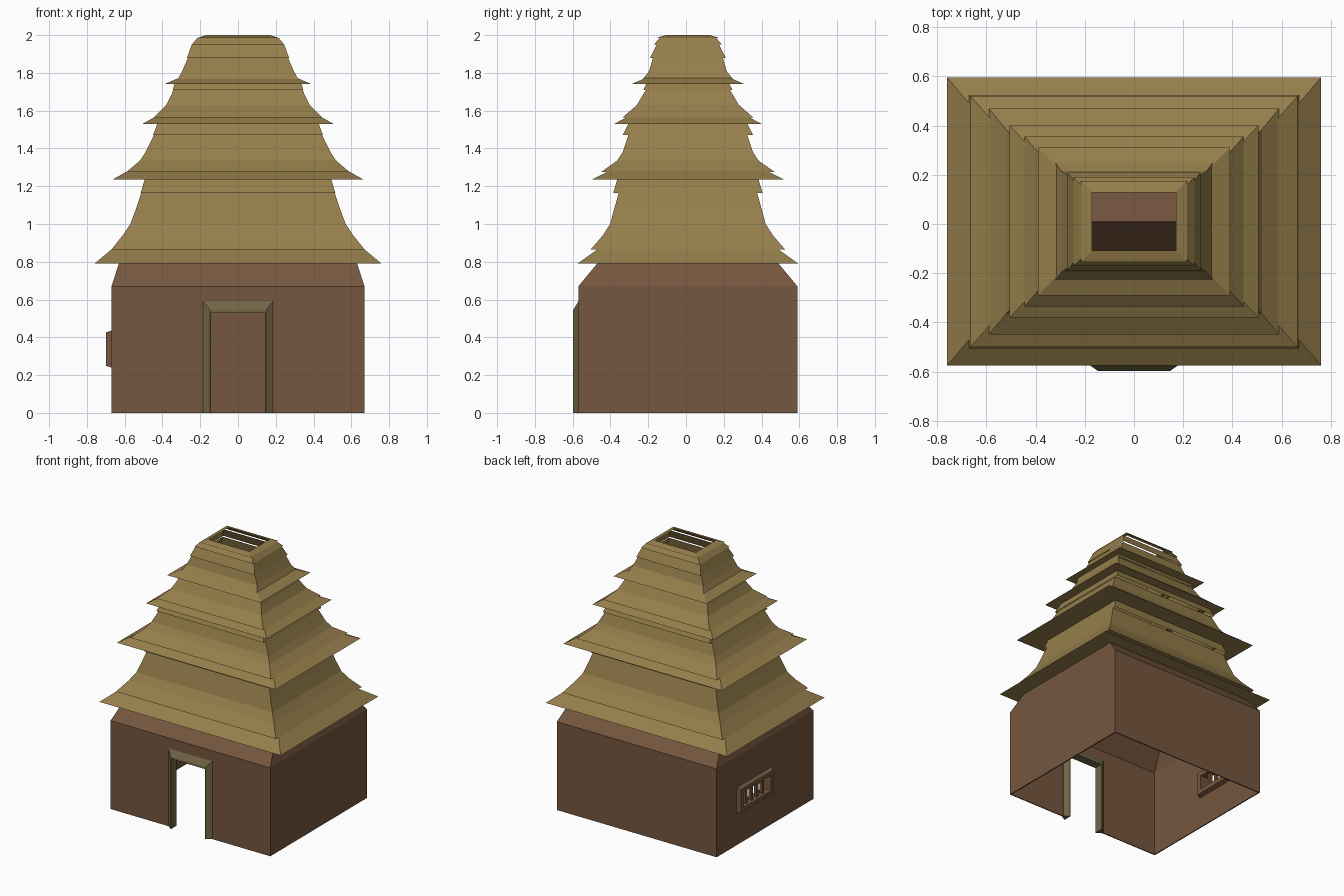
import bpy, bmesh

if "Cube" in bpy.data.objects:
    bpy.data.objects.remove(bpy.data.objects["Cube"])

CY = 0.01  # centre of the house in y


def material(name, rgb):
    m = bpy.data.materials.new(name)
    m.diffuse_color = (*rgb, 1)
    m.use_nodes = True
    m.node_tree.nodes["Principled BSDF"].inputs["Base Color"].default_value = m.diffuse_color
    return m


THATCH = material("thatch", (0.30, 0.21, 0.07))
CLAY = material("clay", (0.18, 0.095, 0.05))
TIMBER = material("timber", (0.17, 0.13, 0.06))


def loft(name, rings, mat, closed=True, loop=False):
    """Skin a list of equal-length point rings."""
    bm = bmesh.new()
    vs = [[bm.verts.new(p) for p in r] for r in rings]
    pairs = list(zip(vs, vs[1:])) + ([(vs[-1], vs[0])] if loop else [])
    n = len(rings[0])
    for a, b in pairs:
        for i in range(n if closed else n - 1):
            j = (i + 1) % n
            bm.faces.new((a[i], a[j], b[j], b[i]))
    if loop and not closed:  # end caps
        bm.faces.new([r[0] for r in vs])
        bm.faces.new([r[-1] for r in vs])
    bmesh.ops.remove_doubles(bm, verts=bm.verts, dist=1e-5)
    bmesh.ops.recalc_face_normals(bm, faces=bm.faces)
    me = bpy.data.meshes.new(name)
    bm.to_mesh(me)
    bm.free()
    ob = bpy.data.objects.new(name, me)
    bpy.context.collection.objects.link(ob)
    me.materials.append(mat)
    return ob


def rect(x, y, z):
    return [(-x, CY - y, z), (x, CY - y, z), (x, CY + y, z), (-x, CY + y, z)]


def box(name, lo, hi, mat):
    (x0, y0, z0), (x1, y1, z1) = lo, hi
    bm = bmesh.new()
    bmesh.ops.create_cube(bm, size=1)
    for v in bm.verts:
        v.co = (x1 if v.co.x > 0 else x0, y1 if v.co.y > 0 else y0, z1 if v.co.z > 0 else z0)
    me = bpy.data.meshes.new(name)
    bm.to_mesh(me)
    bm.free()
    ob = bpy.data.objects.new(name, me)
    bpy.context.collection.objects.link(ob)
    me.materials.append(mat)
    return ob


# Clay walls with hipped inner roof, open underneath
walls = loft("walls", [rect(.67, .58, 0), rect(.67, .58, .67), rect(.44, .001, 1.37)], CLAY)
bm = bmesh.new()
bm.from_mesh(walls.data)
bmesh.ops.holes_fill(bm, edges=[e for e in bm.edges if e.is_boundary and e.verts[0].co.z > 1], sides=0)
bmesh.ops.recalc_face_normals(bm, faces=bm.faces)
if next(f for f in bm.faces if f.calc_center_median().x > .6).normal.x < 0:
    bmesh.ops.reverse_faces(bm, faces=bm.faces)
bm.to_mesh(walls.data)
bm.free()
shell = walls.modifiers.new("shell", 'SOLIDIFY')
shell.thickness, shell.offset = .012, -1

# Door and window openings
cutters = [box("door_cutter", (-.15, -.7, -.1), (.15, -.4, .535), CLAY),
           box("window_cutter", (-.8, -.02, .28), (-.5, .31, .395), CLAY)]
for c in cutters:
    c.hide_render = True
    b = walls.modifiers.new("cut", 'BOOLEAN')
    b.operation, b.solver, b.object = 'DIFFERENCE', 'EXACT', c
bpy.context.view_layer.objects.active = walls
for m in list(walls.modifiers):
    bpy.ops.object.modifier_apply(modifier=m.name)
for c in cutters:
    bpy.data.objects.remove(c)

# Chamfered door frame, inside and outside: (half width, height, depth)
prof = [(.185, .59, -.57), (.147, .545, -.597), (.143, .53, -.597),
        (.143, .53, -.53), (.147, .545, -.53), (.185, .59, -.557)]
loft("door_frame", [[(-w, y, 0), (-w, y, h), (w, y, h), (w, y, 0)] for w, h, y in prof],
     TIMBER, closed=False, loop=True)

# Window frame on the left wall and its bars: (half width, half height, x)
wy, wz = .145, .338
prof = [(.205, .098, -.67), (.195, .088, -.70), (.165, .058, -.70),
        (.16, .053, -.63), (.195, .088, -.63), (.205, .098, -.66)]
loft("window_frame", [[(x, wy - a, wz - b), (x, wy + a, wz - b), (x, wy + a, wz + b), (x, wy - a, wz + b)]
                      for a, b, x in prof], CLAY, loop=True)
for i in range(4):
    y = wy + (i - 1.5) * .066
    box(f"window_bar_{i + 1}", (-.68, y - .012, wz - .06), (-.656, y + .012, wz + .06), CLAY)

# Thatch: each tier is a flared eave plus overlapping strips of (x, y, z) half sizes
tiers = [
    [[(.63, .48, .79), (.76, .585, .79), (.67, .48, .865)],
     [(.65, .47, .865), (.67, .515, .865), (.61, .45, .94), (.57, .412, 1.0), (.54, .39, 1.08), (.51, .365, 1.17)],
     [(.515, .395, 1.165), (.49, .37, 1.25)]],
    [[(.48, .36, 1.235), (.665, .51, 1.235), (.585, .42, 1.28)],
     [(.57, .41, 1.275), (.59, .46, 1.275), (.52, .375, 1.335), (.49, .345, 1.38), (.445, .315, 1.47)],
     [(.45, .345, 1.47), (.42, .305, 1.55)]],
    [[(.41, .30, 1.53), (.505, .39, 1.53), (.435, .315, 1.57)],
     [(.42, .305, 1.565), (.445, .345, 1.565), (.38, .27, 1.63), (.35, .235, 1.69), (.34, .215, 1.72)],
     [(.345, .235, 1.71), (.33, .21, 1.765)]],
    [[(.32, .205, 1.74), (.39, .30, 1.74), (.31, .22, 1.775)],
     [(.30, .215, 1.765), (.32, .24, 1.765), (.295, .205, 1.81), (.265, .185, 1.88)],
     [(.27, .20, 1.88), (.245, .165, 1.95)],
     [(.245, .18, 1.95), (.215, .15, 1.985)],
     [(.215, .165, 1.985), (.17, .117, 2.0)]],
]
for t, strips in enumerate(tiers, 1):
    for s, strip in enumerate(strips, 1):
        loft(f"thatch_tier_{t}_strip_{s}", [rect(*p) for p in strip], THATCH)
